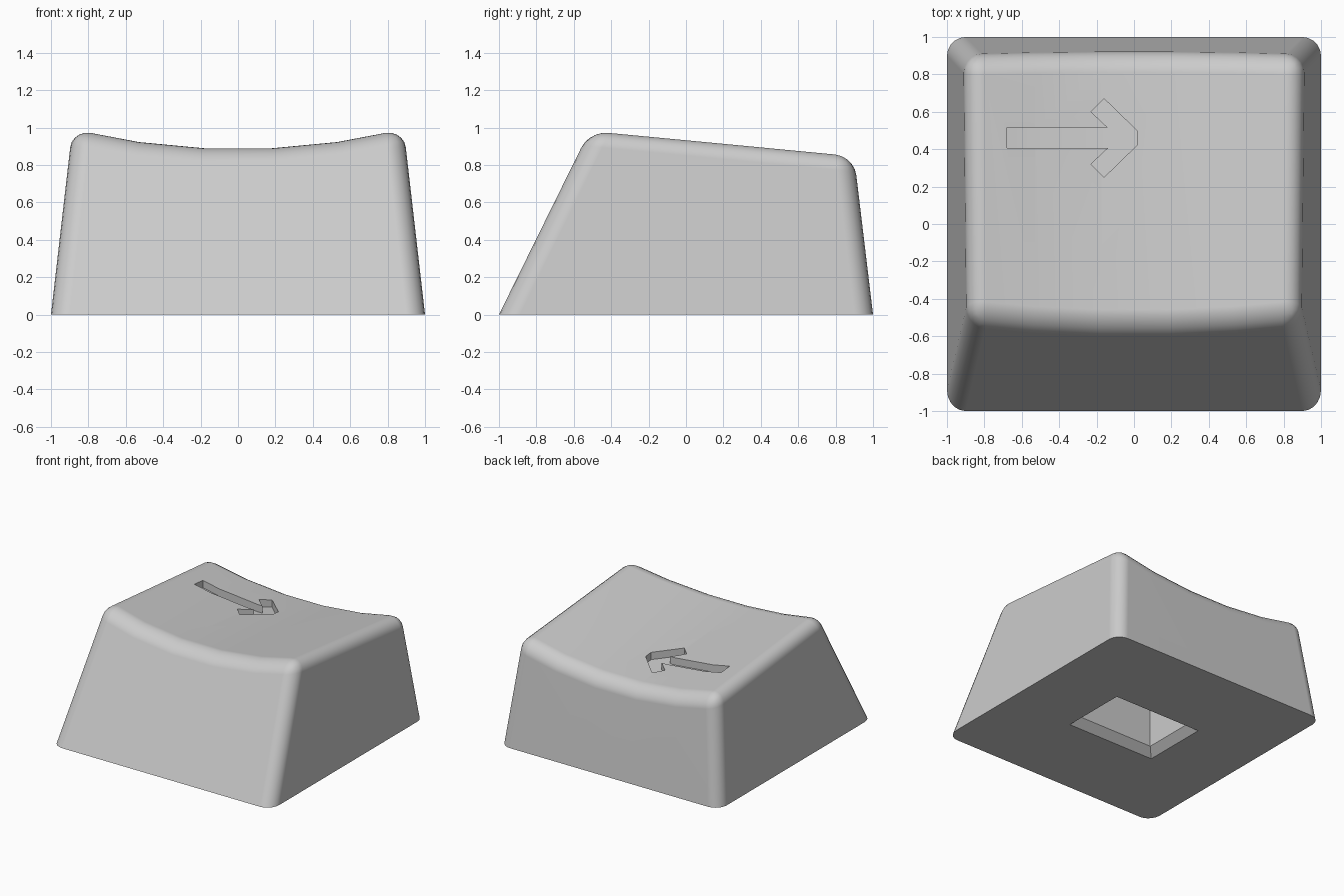
import bpy, bmesh, math
from mathutils import Vector

cube = bpy.data.objects.get("Cube")
if cube:
    bpy.data.objects.remove(cube, do_unlink=True)

KINKS = [-0.53, -0.18, 0.18, 0.53]      # creases of the scooped top
TILT = 0.098
ARROW_DEPTH = 0.06


def scoop(x):
    return 0.84 + 0.14 * x * x


def top_height(x, y):
    """Faceted dish across x, sloping down towards the back."""
    knots = [-0.89] + KINKS + [0.89]
    i = max(0, min(len(knots) - 2, sum(x > k + 1e-5 for k in knots) - 1))
    a, b = knots[i], knots[i + 1]
    z = scoop(a) + (scoop(b) - scoop(a)) * (x - a) / (b - a)
    return z - TILT * y


def split_at_kinks(bm):
    for k in KINKS:
        bmesh.ops.bisect_plane(bm, geom=bm.verts[:] + bm.edges[:] + bm.faces[:],
                               plane_co=(k, 0, 0), plane_no=(1, 0, 0))


def make_object(name, bm, material):
    bmesh.ops.recalc_face_normals(bm, faces=bm.faces[:])
    mesh = bpy.data.meshes.new(name)
    bm.to_mesh(mesh)
    bm.free()
    mesh.materials.append(material)
    obj = bpy.data.objects.new(name, mesh)
    bpy.context.collection.objects.link(obj)
    return obj


grey = bpy.data.materials.new("light grey plastic")
grey.use_nodes = True
colour = (0.6, 0.6, 0.6, 1)
grey.diffuse_color = colour
grey.node_tree.nodes["Principled BSDF"].inputs["Base Color"].default_value = colour

# Body: an oversized block with a dished top, trimmed by four sloping walls
bm = bmesh.new()
bmesh.ops.create_cube(bm, size=2.6)
split_at_kinks(bm)
for v in bm.verts:
    v.co.z = top_height(v.co.x, v.co.y) if v.co.z > 0 else 0
WALLS = [((1, 0), 0.115), ((-1, 0), 0.115), ((0, 1), 0.12), ((0, -1), 0.493)]
for (dx, dy), lean in WALLS:
    cut = bmesh.ops.bisect_plane(bm, geom=bm.verts[:] + bm.edges[:] + bm.faces[:],
                                 plane_co=(dx, dy, 0), plane_no=(dx, dy, lean),
                                 clear_outer=True)
    rim = [e for e in cut["geom_cut"] if isinstance(e, bmesh.types.BMEdge)]
    bmesh.ops.edgeloop_fill(bm, edges=rim)
bmesh.ops.recalc_face_normals(bm, faces=bm.faces[:])

# Round every wall corner and the top rim, leaving the base sharp
rounded = [e for e in bm.edges if max(v.co.z for v in e.verts) > 0.01
           and e.calc_face_angle(0) > math.radians(30)]
bmesh.ops.bevel(bm, geom=rounded, offset=0.1, offset_type='OFFSET', segments=5,
                profile=0.5, affect='EDGES', clamp_overlap=True)
keycap = make_object("keycap_body", bm, grey)

# Arrow recess whose floor follows the dished top
half = [(-0.68, 0.055), (-0.14, 0.055), (-0.23, 0.14), (-0.16, 0.21), (0.02, 0.035)]
outline = half + [(x, -y) for x, y in reversed(half)]
bm = bmesh.new()
floor = bm.faces.new([bm.verts.new((x, y + 0.46, 0)) for x, y in outline])
lid = bmesh.ops.extrude_face_region(bm, geom=[floor], use_keep_orig=True)["geom"]
bmesh.ops.translate(bm, vec=(0, 0, 1.3),
                    verts=[g for g in lid if isinstance(g, bmesh.types.BMVert)])
split_at_kinks(bm)
for v in bm.verts:
    if v.co.z < 0.1:
        v.co.z = top_height(v.co.x, v.co.y) - ARROW_DEPTH
arrow_cutter = make_object("arrow_cutter", bm, grey)

# Stem socket underneath: straight pocket with a chamfered mouth
bm = bmesh.new()
rings = []
for hx, hy, z in [(0.46, 0.335, -0.06), (0.34, 0.215, 0.06), (0.34, 0.215, 0.5)]:
    rings.append([bm.verts.new((sx * hx, sy * hy, z))
                  for sx, sy in [(-1, -1), (1, -1), (1, 1), (-1, 1)]])
bm.faces.new(rings[0])
bm.faces.new(rings[-1])
for low, high in zip(rings, rings[1:]):
    for i in range(4):
        j = (i + 1) % 4
        bm.faces.new([low[i], low[j], high[j], high[i]])
socket_cutter = make_object("socket_cutter", bm, grey)

# Carve both recesses, then shade smoothly with crisp recess edges
bpy.ops.object.select_all(action='DESELECT')
keycap.select_set(True)
bpy.context.view_layer.objects.active = keycap
for cutter in (arrow_cutter, socket_cutter):
    cutter.hide_render = True
    mod = keycap.modifiers.new(cutter.name, 'BOOLEAN')
    mod.operation = 'DIFFERENCE'
    mod.solver = 'EXACT'
    mod.object = cutter
    bpy.ops.object.modifier_apply(modifier=mod.name)
    bpy.data.objects.remove(cutter, do_unlink=True)
bpy.ops.object.shade_smooth_by_angle(angle=math.radians(30))
weighted = keycap.modifiers.new("even shading", 'WEIGHTED_NORMAL')
weighted.keep_sharp = True
